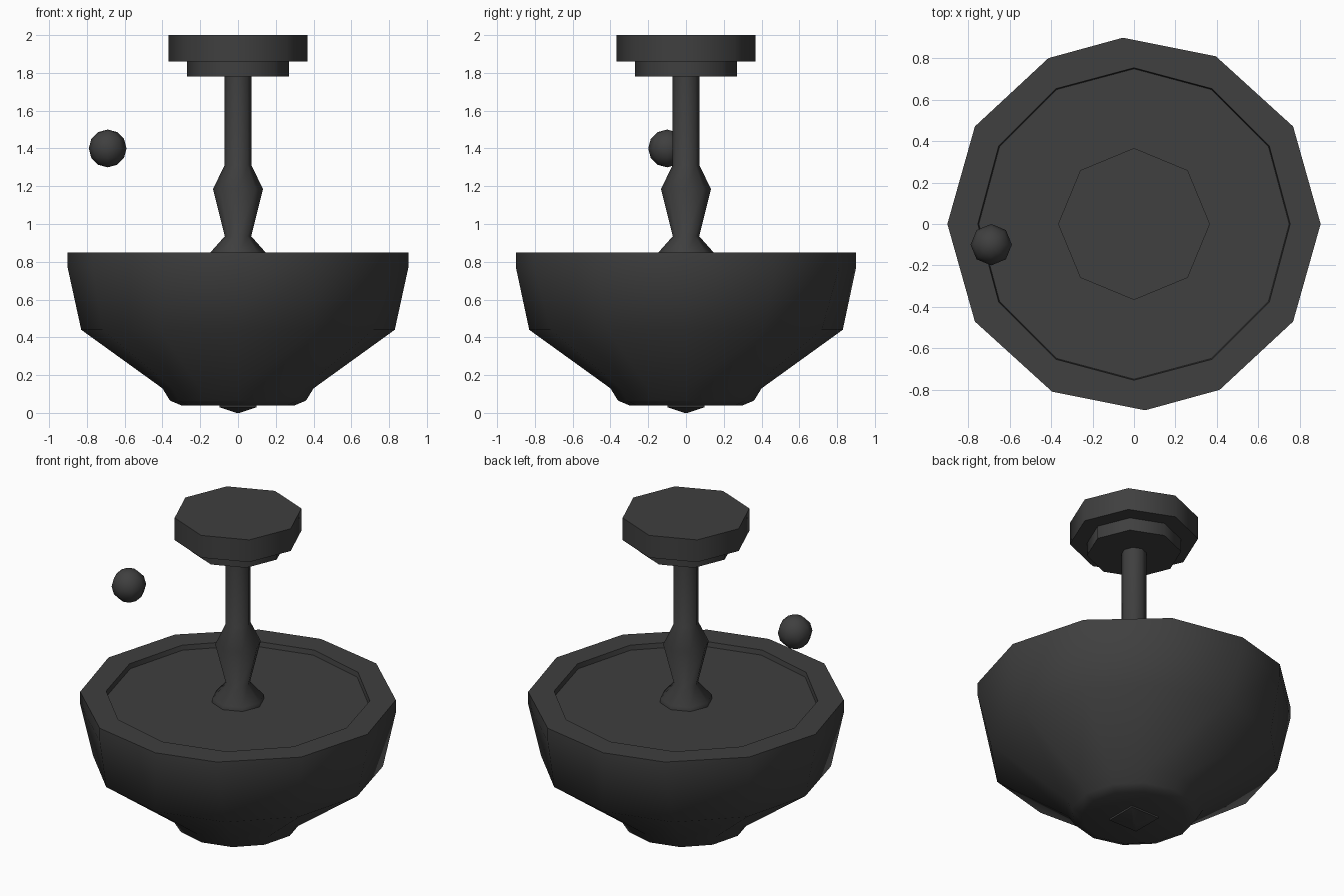
import bpy, bmesh, math

if "Cube" in bpy.data.objects:
    bpy.data.objects.remove(bpy.data.objects["Cube"])

# one dark metal colour for the whole lamp
dark = bpy.data.materials.new("dark_grey")
dark.diffuse_color = (0.05, 0.05, 0.05, 1)
dark.use_nodes = True
dark.node_tree.nodes["Principled BSDF"].inputs["Base Color"].default_value = dark.diffuse_color


def finish(bm, name, angle=60):
    """Turn a bmesh into a smooth-by-angle object."""
    bmesh.ops.recalc_face_normals(bm, faces=bm.faces)
    mesh = bpy.data.meshes.new(name)
    bm.to_mesh(mesh)
    bm.free()
    mesh.materials.append(dark)
    obj = bpy.data.objects.new(name, mesh)
    bpy.context.collection.objects.link(obj)
    bpy.ops.object.select_all(action='DESELECT')
    obj.select_set(True)
    bpy.context.view_layer.objects.active = obj
    bpy.ops.object.shade_smooth_by_angle(angle=math.radians(angle))
    return obj


def even(sides, start=0):
    return [start + 360 * i / sides for i in range(sides)]


def lathe(name, profile, angles, rim_angles=None, rim_rings=()):
    """Closed solid from (radius, z) rings, bottom to top; rim rings use their own angles."""
    bm = bmesh.new()
    rings = []
    for k, (r, z) in enumerate(profile):
        degs = rim_angles if k in rim_rings else angles
        rings.append([bm.verts.new((r * math.cos(math.radians(d)),
                                    r * math.sin(math.radians(d)), z)) for d in degs])
    n = len(angles)
    for a, b in zip(rings, rings[1:]):
        for i in range(n):
            j = (i + 1) % n
            bm.faces.new((a[i], a[j], b[j], b[i]))
    bm.faces.new(rings[0])
    bm.faces.new(rings[-1])
    return finish(bm, name)


# bowl shade with a thick, slightly uneven rim and a sunken top disc
half = [0, 31.5, 64, 93.4, 117.3, 148.5]
rim = half + [d + 180 for d in half]
lathe("bowl", [(0.30, 0.04), (0.36, 0.065), (0.40, 0.13), (0.83, 0.44),
               (0.902, 0.77), (0.902, 0.85), (0.755, 0.85), (0.75, 0.82)],
      even(12), rim, (4, 5))

# small square finial under the bowl
lathe("bottom_finial", [(0.01, 0.0), (0.14, 0.03), (0.14, 0.05)], even(4, 45))

# stem with flared foot and bulge
lathe("stem", [(0.15, 0.81), (0.15, 0.845), (0.07, 0.935), (0.132, 1.185),
               (0.072, 1.31), (0.072, 1.80)], even(8))

# stepped ceiling canopy
lathe("canopy_step", [(0.27, 1.78), (0.27, 1.87)], even(8))
lathe("canopy", [(0.367, 1.86), (0.367, 2.0)], even(8))

# loose ball beside the stem
bm = bmesh.new()
bmesh.ops.create_uvsphere(bm, u_segments=8, v_segments=6, radius=0.1)
bmesh.ops.translate(bm, verts=bm.verts, vec=(-0.69, -0.10, 1.40))
finish(bm, "ball")
